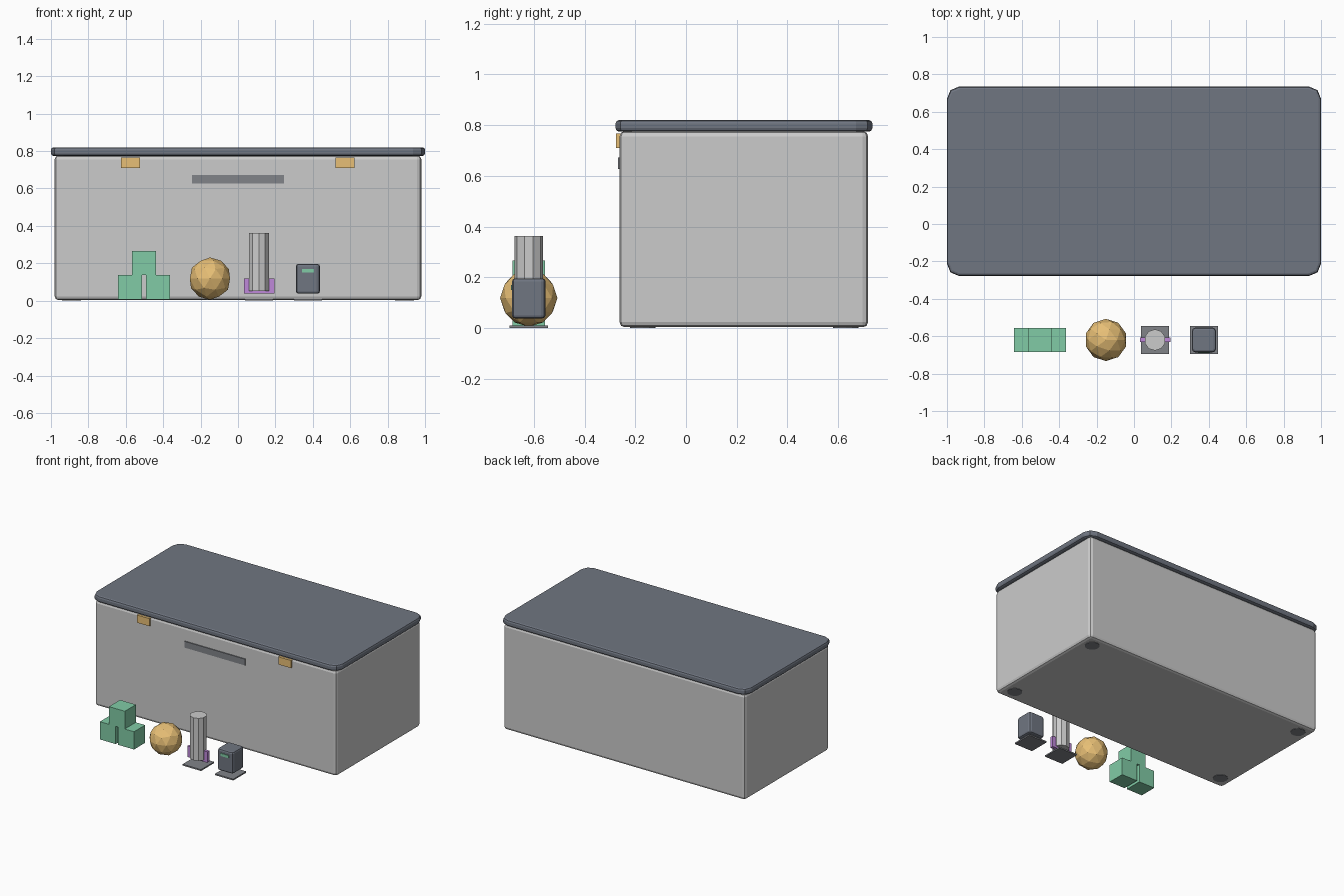
import bpy, bmesh, math

if "Cube" in bpy.data.objects:
    bpy.data.objects.remove(bpy.data.objects["Cube"])


def paint(name, rgb):
    m = bpy.data.materials.new(name)
    m.diffuse_color = (*rgb, 1)
    m.use_nodes = True
    m.node_tree.nodes["Principled BSDF"].inputs["Base Color"].default_value = m.diffuse_color
    return m


SLATE = paint("slate", (0.16, 0.18, 0.22))
DARK = paint("dark_grey", (0.22, 0.23, 0.25))
BRASS = paint("amber", (0.80, 0.52, 0.18))
GREEN = paint("green", (0.22, 0.60, 0.38))
PURPLE = paint("purple", (0.52, 0.25, 0.70))


def finish(name, bm, mat):
    bmesh.ops.recalc_face_normals(bm, faces=bm.faces)
    me = bpy.data.meshes.new(name)
    bm.to_mesh(me)
    bm.free()
    ob = bpy.data.objects.new(name, me)
    bpy.context.collection.objects.link(ob)
    if mat:
        me.materials.append(mat)
    return ob


def box(name, x, y, z, mat=None, corner=0, edge=0, segs=2):
    """Box from (min, max) ranges; corner rounds the uprights, edge rounds the rims."""
    bm = bmesh.new()
    bmesh.ops.create_cube(bm, size=1)
    for v in bm.verts:
        v.co = [r[0] + (c + 0.5) * (r[1] - r[0]) for c, r in zip(v.co, (x, y, z))]
    if corner:
        up = [e for e in bm.edges if abs(e.verts[0].co.z - e.verts[1].co.z) > 1e-4]
        bmesh.ops.bevel(bm, geom=up, offset=corner, segments=segs, profile=0.5, affect='EDGES')
    if edge:
        rim = [e for e in bm.edges if abs(e.verts[0].co.z - e.verts[1].co.z) < 1e-4]
        bmesh.ops.bevel(bm, geom=rim, offset=edge, segments=segs, profile=0.5, affect='EDGES')
    return finish(name, bm, mat)


def cylinder(name, cx, cy, z0, z1, r, sides, mat=None):
    bm = bmesh.new()
    bmesh.ops.create_cone(bm, cap_ends=True, segments=sides, radius1=r, radius2=r, depth=z1 - z0)
    bmesh.ops.translate(bm, verts=bm.verts, vec=(cx, cy, (z0 + z1) / 2))
    return finish(name, bm, mat)


# Storage chest: body, lid, feet
box("chest_body", (-0.98, 0.98), (-0.262, 0.718), (0.003, 0.776), corner=0.022, edge=0.02)
box("chest_lid", (-1, 1), (-0.278, 0.735), (0.774, 0.82), SLATE, corner=0.065, edge=0.014)
for i, x in enumerate((-0.89, 0.89)):
    for j, y in enumerate((-0.17, 0.63)):
        cylinder(f"chest_foot_{i}{j}", x, y, 0, 0.03, 0.05, 12, DARK)

# Latches and grip on the front
for side, x in (("left", -0.575), ("right", 0.572)):
    box(f"latch_{side}", (x - 0.05, x + 0.05), (-0.276, -0.255), (0.71, 0.766), BRASS)
box("front_grip", (-0.245, 0.245), (-0.269, -0.255), (0.626, 0.672), DARK)

# Stacked toy blocks
Y = -0.62
for name, x, z in (("block_left", -0.577, 0.006), ("block_right", -0.428, 0.006),
                   ("block_top", -0.503, 0.136)):
    box(name, (x - 0.064, x + 0.064), (Y - 0.064, Y + 0.064), (z, z + 0.13), GREEN)

# Faceted ball
bm = bmesh.new()
bmesh.ops.create_icosphere(bm, subdivisions=2, radius=0.113)
bmesh.ops.translate(bm, verts=bm.verts, vec=(-0.15, Y, 0.118))
finish("toy_ball", bm, BRASS)

# Toy rocket with cross fin on a stand
box("rocket_stand", (0.038, 0.187), (Y - 0.075, Y + 0.075), (0, 0.01), DARK)
cylinder("rocket_body", 0.112, Y, 0.052, 0.363, 0.057, 10)
box("rocket_fin", (0.032, 0.194), (Y - 0.012, Y + 0.012), (0.038, 0.118), PURPLE)

# Toy robot with visor on a stand
box("robot_stand", (0.3, 0.448), (Y - 0.075, Y + 0.075), (0, 0.01), DARK)
box("robot_body", (0.31, 0.438), (Y - 0.066, Y + 0.066), (0.038, 0.196), SLATE, corner=0.018, edge=0.012)
box("robot_visor", (0.342, 0.406), (Y - 0.071, Y - 0.055), (0.15, 0.17), GREEN)
